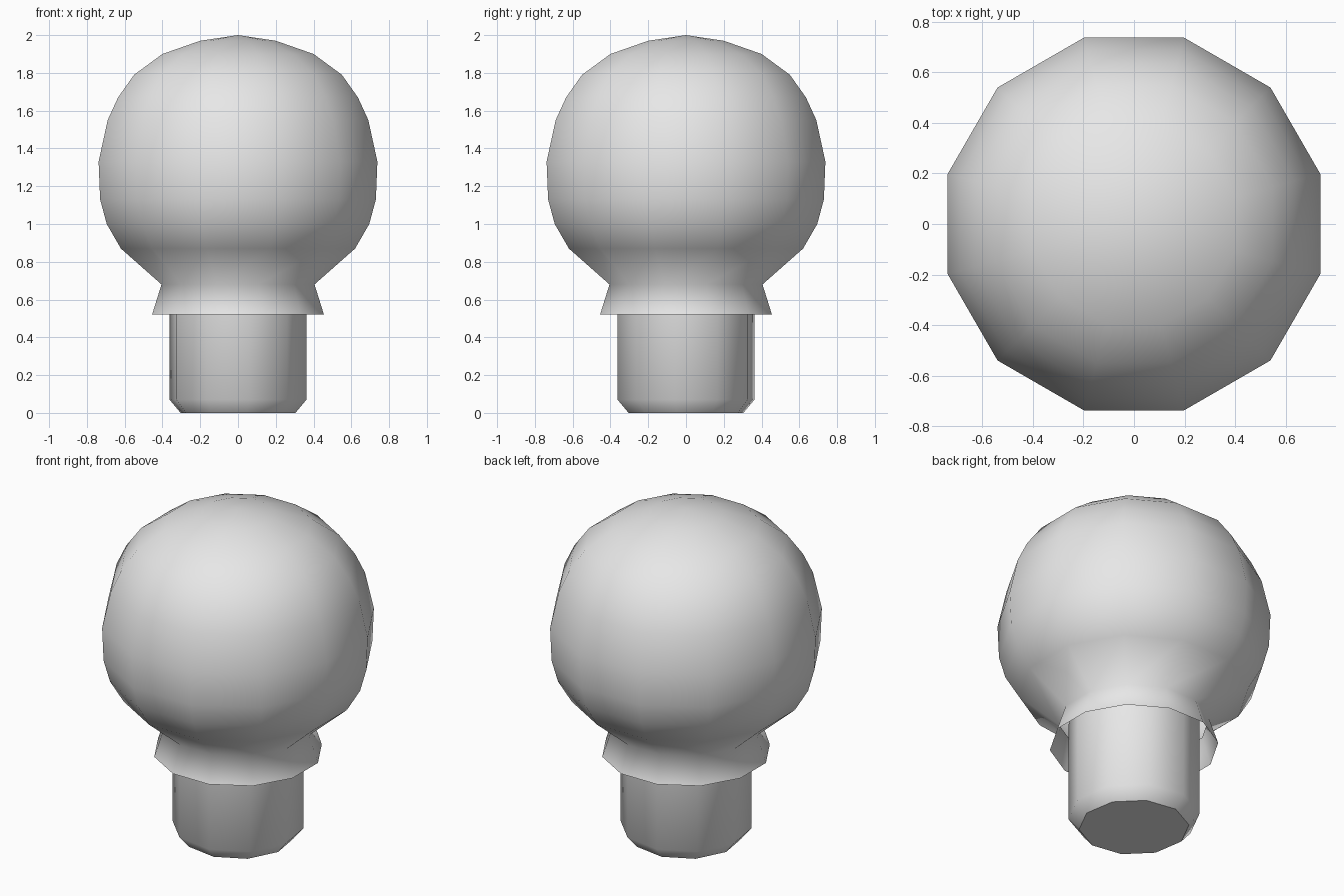
import bpy
import bmesh
import math

if "Cube" in bpy.data.objects:
    bpy.data.objects.remove(bpy.data.objects["Cube"], do_unlink=True)

# One plain grey for the whole model
grey = bpy.data.materials.new("plain grey")
grey.use_nodes = True
GREY = (0.8, 0.8, 0.8, 1.0)
grey.diffuse_color = GREY
grey.node_tree.nodes["Principled BSDF"].inputs["Base Color"].default_value = GREY


def lathe(name, profile, sides, start_deg, cap_bottom=False):
    """Turn a bottom-to-top (radius, z) profile around z; radius 0 makes a pole."""
    bm = bmesh.new()
    rings = []
    for radius, z in profile:
        if radius == 0:
            rings.append([bm.verts.new((0, 0, z))] * sides)
            continue
        angles = [math.radians(start_deg + 360 * i / sides) for i in range(sides)]
        rings.append([bm.verts.new((radius * math.cos(a), radius * math.sin(a), z))
                      for a in angles])
    for low, high in zip(rings, rings[1:]):
        for i in range(sides):
            j = (i + 1) % sides
            corners = [low[i], low[j], high[j], high[i]]
            face = bm.faces.new(list(dict.fromkeys(corners)))
            face.smooth = True
    if cap_bottom:
        cap = bm.faces.new(rings[0][::-1])
        for edge in cap.edges:
            edge.smooth = False
    mesh = bpy.data.meshes.new(name)
    bm.to_mesh(mesh)
    bm.free()
    mesh.materials.append(grey)
    obj = bpy.data.objects.new(name, mesh)
    bpy.context.collection.objects.link(obj)
    return obj


# Globe with a pinched neck and an open flared skirt (half widths across flats)
globe = [(0.455, 0.52), (0.405, 0.68), (0.62, 0.87), (0.695, 1.0),
         (0.73, 1.13), (0.738, 1.33), (0.69, 1.55), (0.635, 1.67),
         (0.55, 1.79), (0.40, 1.90), (0.20, 1.97), (0, 2.0)]
flat = math.cos(math.radians(15))
lathe("globe", [(r / flat, z) for r, z in globe], 12, 15)

# Ten-sided plug, chamfered at the foot and running up inside the skirt
lathe("base_plug", [(0.308, 0), (0.367, 0.07), (0.367, 0.68)], 10, 27, cap_bottom=True)
